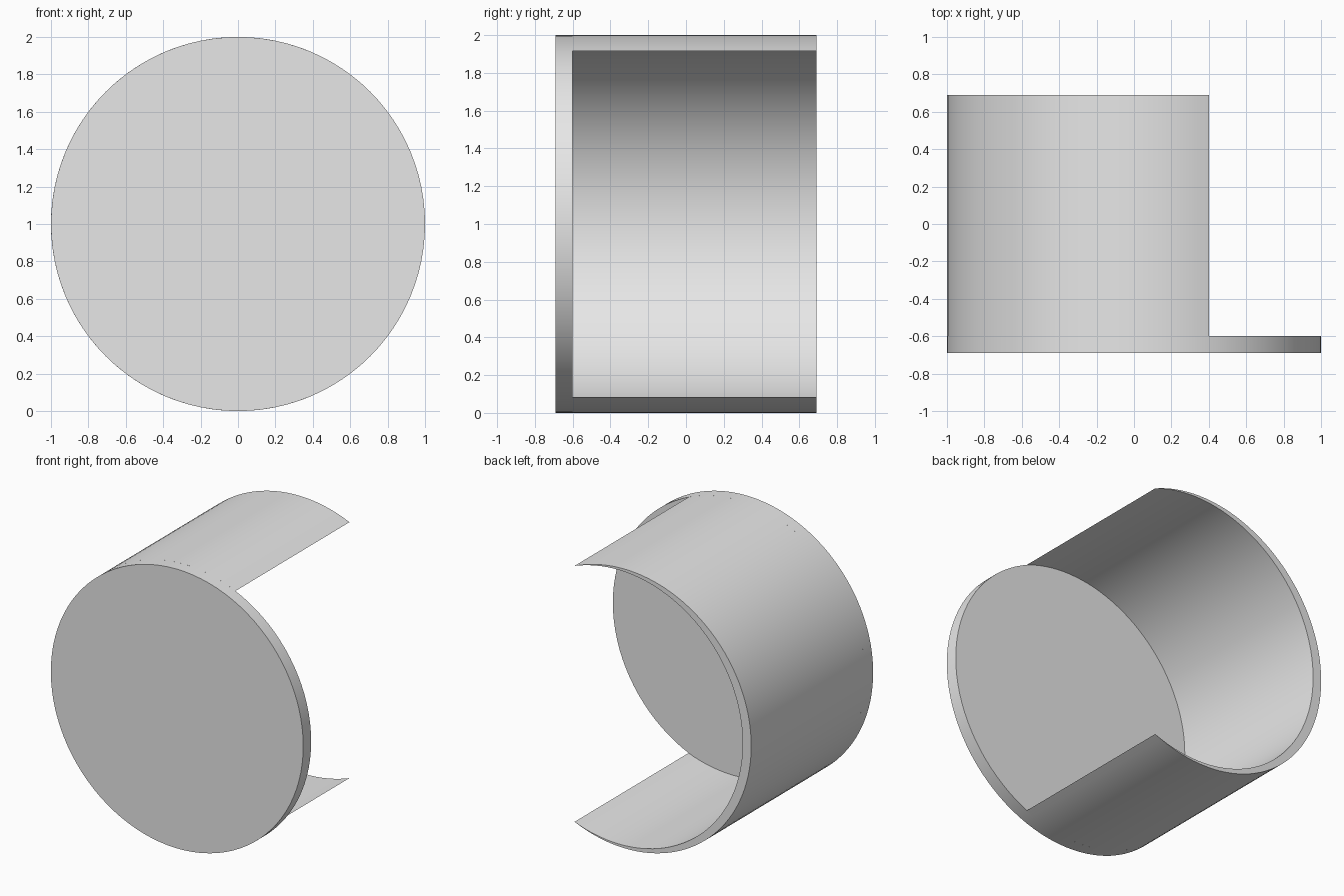
import bpy, bmesh, math

cube = bpy.data.objects.get("Cube")
if cube:
    bpy.data.objects.remove(cube, do_unlink=True)

FRONT, DISC_BACK, BACK = -0.69, -0.60, 0.69
OPENING_X = 0.4                      # where the shell wall stops
INNER_X, INNER_R = 0.0493, 0.9813    # offset bore makes the wall taper to its tips
SEGMENTS = 96

grey = bpy.data.materials.new("plain grey")
grey.use_nodes = True
grey.diffuse_color = (0.8, 0.8, 0.8, 1)
grey.node_tree.nodes["Principled BSDF"].inputs["Base Color"].default_value = (0.8, 0.8, 0.8, 1)


def arc(cx, radius, start, end, steps):
    """Points (x, z) on a circle centred at height 1."""
    angles = [start + (end - start) * i / steps for i in range(steps + 1)]
    return [(cx + radius * math.cos(a), 1 + radius * math.sin(a)) for a in angles]


def finish(name, bm):
    bmesh.ops.recalc_face_normals(bm, faces=bm.faces)
    mesh = bpy.data.meshes.new(name)
    bm.to_mesh(mesh)
    bm.free()
    mesh.materials.append(grey)
    obj = bpy.data.objects.new(name, mesh)
    bpy.context.collection.objects.link(obj)
    bpy.ops.object.select_all(action='DESELECT')
    obj.select_set(True)
    bpy.context.view_layer.objects.active = obj
    bpy.ops.object.shade_smooth_by_angle(angle=math.radians(30))


# Closed round front plate
bm = bmesh.new()
rim = arc(0, 1, 0, math.tau, SEGMENTS)[:-1]
plate = bm.faces.new([bm.verts.new((x, FRONT, z)) for x, z in rim])
extruded = bmesh.ops.extrude_face_region(bm, geom=[plate], use_keep_orig=True)
moved = [g for g in extruded["geom"] if isinstance(g, bmesh.types.BMVert)]
bmesh.ops.translate(bm, verts=moved, vec=(0, DISC_BACK - FRONT, 0))
finish("front_plate", bm)

# Open crescent wall behind the plate
steps = 72
tip_out = math.acos(OPENING_X)
tip_in = math.acos((OPENING_X - INNER_X) / INNER_R)
outer = arc(0, 1, tip_out, math.tau - tip_out, steps)
inner = arc(INNER_X, INNER_R, tip_in, math.tau - tip_in, steps)
bm = bmesh.new()


def ring(points, y):
    return [bm.verts.new((x, y, z)) for x, z in points]


out_front, out_back = ring(outer, DISC_BACK), ring(outer, BACK)
in_front, in_back = ring(inner, DISC_BACK), ring(inner, BACK)
for a, b in ((out_front, out_back), (out_back, in_back),
             (in_back, in_front), (in_front, out_front)):
    for i in range(steps):
        bm.faces.new((a[i], a[i + 1], b[i + 1], b[i]))
# Close the wall to a sharp edge at both tips
bmesh.ops.remove_doubles(bm, verts=bm.verts, dist=0.002)
finish("shell_wall", bm)
